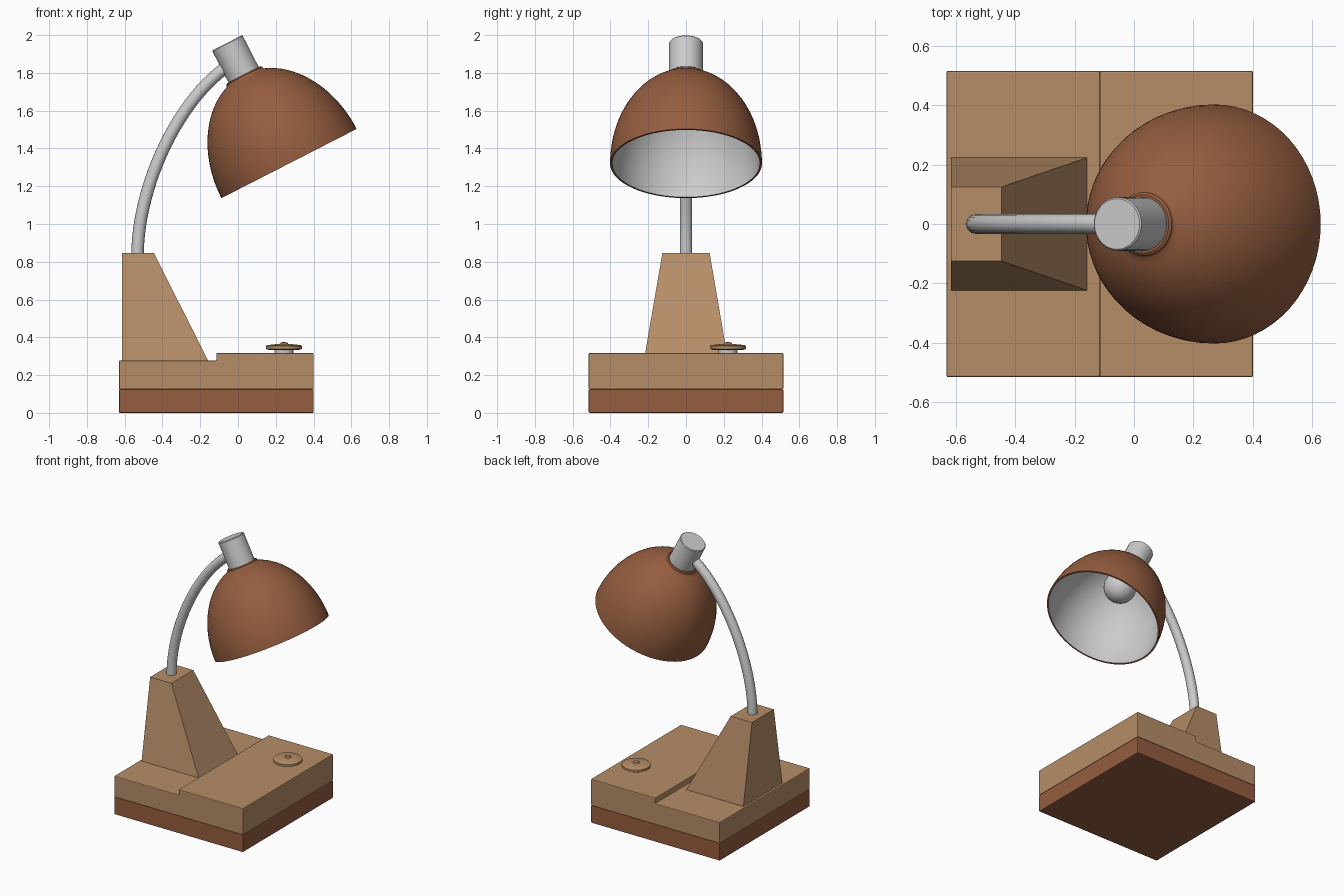
import bpy, bmesh
from math import radians, cos, sin, pi
from mathutils import Matrix, Vector

if "Cube" in bpy.data.objects:
    bpy.data.objects.remove(bpy.data.objects["Cube"])


def material(name, rgb):
    m = bpy.data.materials.new(name)
    m.diffuse_color = (*rgb, 1)
    m.use_nodes = True
    m.node_tree.nodes["Principled BSDF"].inputs["Base Color"].default_value = m.diffuse_color
    return m


BROWN = material("brown", (0.30, 0.11, 0.05))
TAN = material("tan", (0.47, 0.27, 0.14))


def finish(name, bm, mat=None, matrix=None, smooth=False, bevel=0, flip=False):
    bmesh.ops.recalc_face_normals(bm, faces=bm.faces)
    if flip:
        bmesh.ops.reverse_faces(bm, faces=bm.faces)
    me = bpy.data.meshes.new(name)
    bm.to_mesh(me)
    bm.free()
    ob = bpy.data.objects.new(name, me)
    bpy.context.collection.objects.link(ob)
    if matrix:
        ob.matrix_world = matrix
    if mat:
        me.materials.append(mat)
    if bevel:
        mod = ob.modifiers.new("bevel", 'BEVEL')
        mod.width, mod.segments = bevel, 2
    if smooth:
        bpy.ops.object.select_all(action='DESELECT')
        ob.select_set(True)
        bpy.context.view_layer.objects.active = ob
        bpy.ops.object.shade_smooth_by_angle(angle=radians(35))
    return ob


def lathe(name, profile, steps=64, **kw):
    """Spin (radius, height) points round the local z axis."""
    bm = bmesh.new()
    vs = [bm.verts.new((r, 0, z)) for r, z in profile]
    es = [bm.edges.new(p) for p in zip(vs, vs[1:])]
    bmesh.ops.spin(bm, geom=vs + es, cent=(0, 0, 0), axis=(0, 0, 1),
                   angle=2 * pi, steps=steps)
    bmesh.ops.remove_doubles(bm, verts=bm.verts, dist=1e-5)
    return finish(name, bm, smooth=True, **kw)


def slab(name, profile, half_y, **kw):
    """Extrude an (x, z) outline across the full depth."""
    bm = bmesh.new()
    f = bm.faces.new([bm.verts.new((x, -half_y, z)) for x, z in profile])
    ext = bmesh.ops.extrude_face_region(bm, geom=[f])
    top = [g for g in ext["geom"] if isinstance(g, bmesh.types.BMVert)]
    bmesh.ops.translate(bm, verts=top, vec=(0, 2 * half_y, 0))
    return finish(name, bm, **kw)


# Base: brown plinth and stepped tan deck
slab("base_plinth", [(-0.63, 0), (0.40, 0), (0.40, 0.125), (-0.63, 0.125)],
     0.515, mat=BROWN, bevel=0.005)
slab("base_deck", [(-0.63, 0.125), (0.40, 0.125), (0.40, 0.317), (-0.115, 0.317),
                   (-0.115, 0.277), (-0.63, 0.277)],
     0.515, mat=TAN, bevel=0.005)

# Tapered post with a vertical back
post = slab("post", [(-0.615, 0.27), (-0.155, 0.27), (-0.445, 0.847), (-0.615, 0.847)],
            0.224, mat=TAN)
for v in post.data.vertices:
    if v.co.z > 0.5:
        v.co.y *= 0.125 / 0.224

# Dimmer knob on a short stem
knob_at = Matrix.Translation((0.243, 0.222, 0))
lathe("knob_stem", [(0, 0.31), (0.05, 0.31), (0.05, 0.337), (0, 0.337)], 32, matrix=knob_at)
lathe("knob", [(0, 0.332), (0.075, 0.332), (0.095, 0.339), (0.095, 0.355), (0.088, 0.359),
               (0.05, 0.363), (0.022, 0.366), (0.018, 0.373), (0, 0.375)],
      48, mat=TAN, matrix=knob_at)

# Curved arm
curve = bpy.data.curves.new("arm", 'CURVE')
curve.dimensions = '3D'
curve.bevel_depth, curve.bevel_resolution = 0.033, 6
curve.resolution_u = 24
curve.use_fill_caps = True
path = curve.splines.new('BEZIER')
path.bezier_points.add(1)
for bp, co, left, right in zip(
        path.bezier_points,
        [(-0.532, 0.83), (-0.04, 1.845)],
        [(-0.532, 0.7), (-0.30, 1.68)],
        [(-0.532, 1.22), (0.1, 1.93)]):
    bp.handle_left_type = bp.handle_right_type = 'FREE'
    bp.co = (co[0], 0, co[1])
    bp.handle_left = (left[0], 0, left[1])
    bp.handle_right = (right[0], 0, right[1])
arm = bpy.data.objects.new("arm", curve)
bpy.context.collection.objects.link(arm)

# Tilted lamp head: local origin at the rim centre, z along the shade axis
head = Matrix.Translation((0.27, 0, 1.32)) @ Matrix.Rotation(radians(-27.1), 4, 'Y')


def dome(radius, height, end_deg, n=24):
    return [(radius * cos(radians(end_deg) * i / n), height * sin(radians(end_deg) * i / n))
            for i in range(n + 1)]


# Shade shell with a rim edge and a rolled collar at the neck
lathe("shade", [(0.391, 0)] + dome(0.402, 0.53, 74) +
      [(0.107, 0.514), (0.106, 0.522), (0.098, 0.528), (0, 0.528)],
      mat=BROWN, matrix=head)
lathe("shade_lining", dome(0.391, 0.518, 90), matrix=head, flip=True)

# Socket and bulb
lathe("socket", [(0, 0.50), (0.09, 0.50), (0.09, 0.713), (0.085, 0.718), (0, 0.718)],
      48, matrix=head)
bulb = [(0.11 * sin(pi * i / 20), 0.325 - 0.11 * cos(pi * i / 20)) for i in range(17)]
lathe("bulb", bulb + [(0.05, 0.45), (0.05, 0.51), (0, 0.51)], 40, matrix=head)
